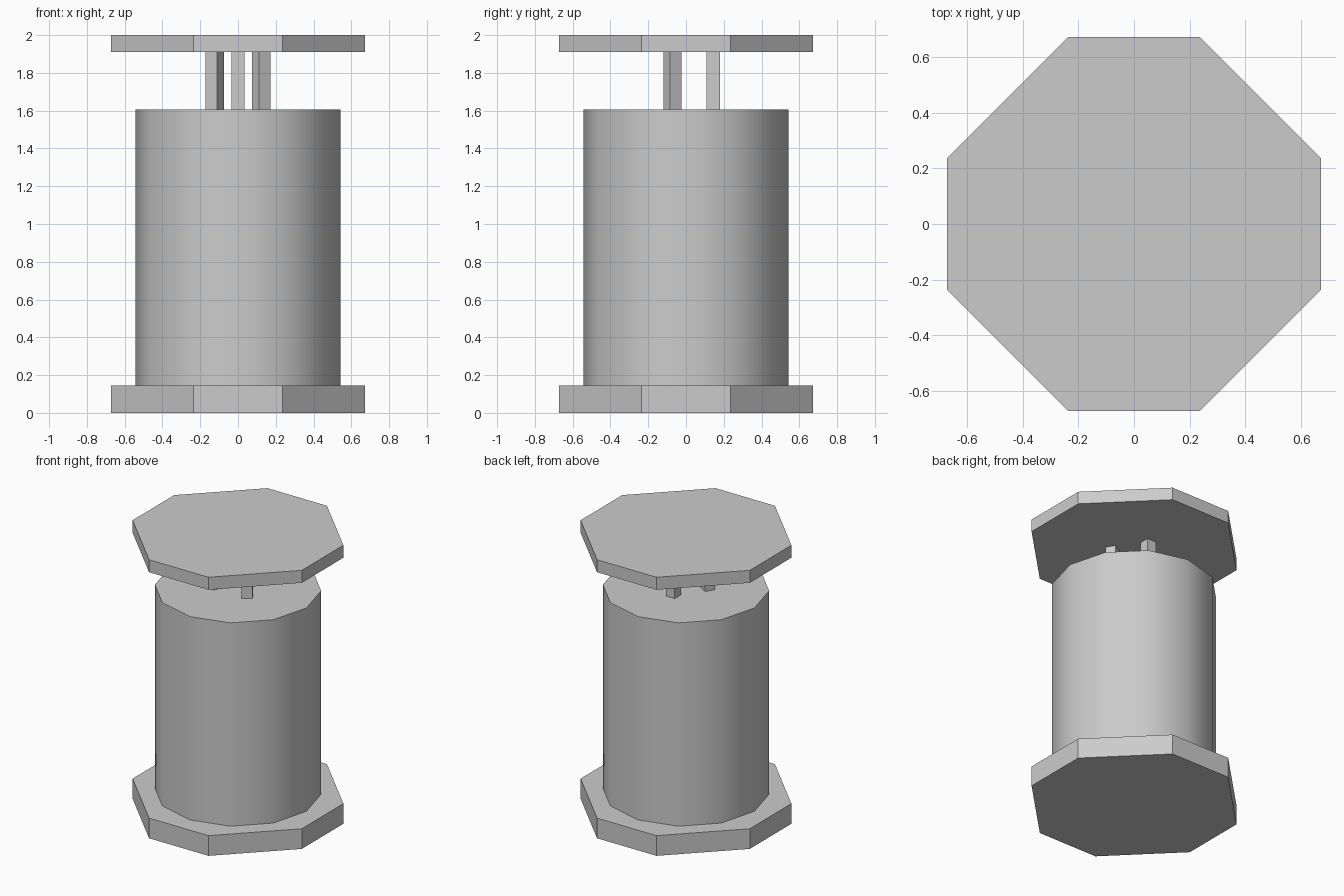
import bpy
import bmesh
from math import cos, sin, radians, tau

cube = bpy.data.objects.get("Cube")
if cube:
    bpy.data.objects.remove(cube, do_unlink=True)

grey = bpy.data.materials.new("plain grey")
grey.use_nodes = True
colour = (0.6, 0.6, 0.6, 1)
grey.diffuse_color = colour
grey.node_tree.nodes["Principled BSDF"].inputs["Base Color"].default_value = colour


def prism(name, outline, bottom, top, smooth=False):
    """Extrude a counter-clockwise outline between two heights."""
    bm = bmesh.new()
    face = bm.faces.new([bm.verts.new((x, y, bottom)) for x, y in outline])
    result = bmesh.ops.extrude_face_region(bm, geom=[face], use_keep_orig=True)
    for v in result["geom"]:
        if isinstance(v, bmesh.types.BMVert):
            v.co.z = top
    bmesh.ops.recalc_face_normals(bm, faces=bm.faces[:])
    mesh = bpy.data.meshes.new(name)
    bm.to_mesh(mesh)
    bm.free()
    mesh.materials.append(grey)
    obj = bpy.data.objects.new(name, mesh)
    bpy.context.collection.objects.link(obj)
    if smooth:
        bpy.ops.object.select_all(action="DESELECT")
        obj.select_set(True)
        bpy.context.view_layer.objects.active = obj
        bpy.ops.object.shade_smooth_by_angle(angle=radians(40))
    return obj


def ring(sides, radius, turn=0, centre=(0, 0)):
    angles = [turn + tau * i / sides for i in range(sides)]
    return [(centre[0] + radius * cos(a), centre[1] + radius * sin(a)) for a in angles]


# Square slabs with clipped corners
w, c = 0.672, 0.236
slab = [(w, -c), (w, c), (c, w), (-c, w), (-w, c), (-w, -c), (-c, -w), (c, -w)]
BASE_TOP, BODY_TOP, POST_TOP = 0.145, 1.605, 1.91
prism("base_slab", slab, 0, BASE_TOP)
prism("top_slab", slab, POST_TOP, 2)

# Smooth twelve-sided body
prism("body", ring(12, 0.543), BASE_TOP, BODY_TOP, smooth=True)

# Three square posts spaced evenly, each turned on its own axis
for name, place, turn in (("back_post", 90, 0), ("left_post", -30, 30), ("right_post", 210, -30)):
    a = radians(place)
    centre = (0.143 * cos(a), 0.143 * sin(a))
    prism(name, ring(4, 0.0505, radians(45 + turn), centre), BODY_TOP, POST_TOP)
